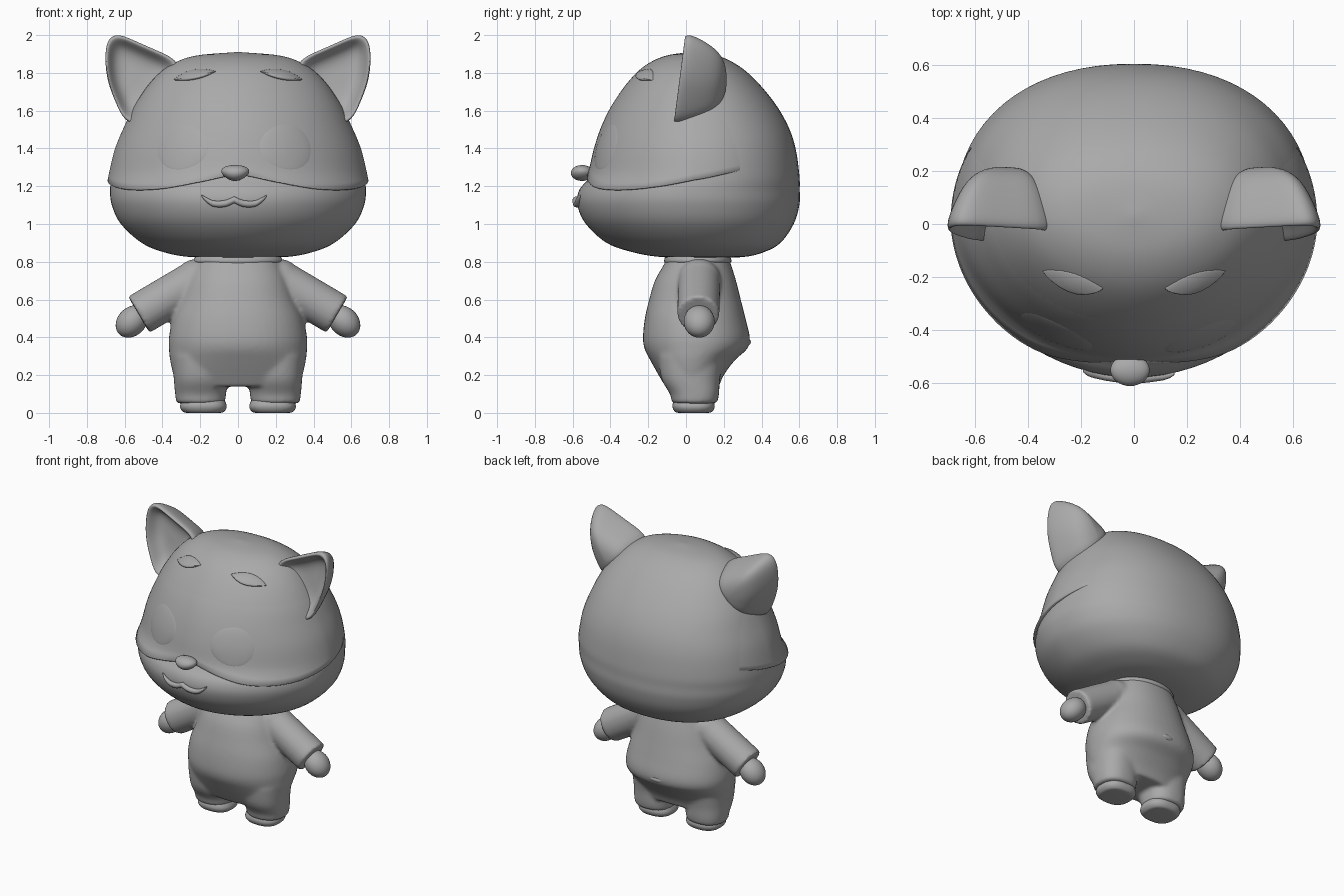
import bpy, bmesh
from math import sin, cos, pi, radians
from mathutils import Vector, Matrix
from mathutils.bvhtree import BVHTree

cube = bpy.data.objects.get("Cube")
if cube:
    bpy.data.objects.remove(cube)

grey = bpy.data.materials.new("plain grey")
grey.use_nodes = True
tone = (0.4, 0.4, 0.4, 1)
grey.diffuse_color = tone
grey.node_tree.nodes["Principled BSDF"].inputs["Base Color"].default_value = tone


def finish(name, bm, subdiv=0):
    """Turn a bmesh into a smooth shaded grey object."""
    bmesh.ops.recalc_face_normals(bm, faces=bm.faces)
    mesh = bpy.data.meshes.new(name)
    bm.to_mesh(mesh)
    bm.free()
    mesh.materials.append(grey)
    mesh.shade_smooth()
    obj = bpy.data.objects.new(name, mesh)
    bpy.context.collection.objects.link(obj)
    if subdiv:
        mod = obj.modifiers.new("round", 'SUBSURF')
        mod.levels = mod.render_levels = subdiv
    return obj


def skin(bm, rings, closed=True, caps=True):
    """Bridge equal rings of points with quads."""
    loops = [[bm.verts.new(p) for p in ring] for ring in rings]
    n = len(loops[0])
    for a, b in zip(loops, loops[1:]):
        for i in range(n if closed else n - 1):
            j = (i + 1) % n
            bm.faces.new((a[i], a[j], b[j], b[i]))
    if caps:
        bm.faces.new(loops[0])
        bm.faces.new(loops[-1])


def spline(rows, t):
    """Catmull-Rom value at position t along a table of rows."""
    last = len(rows) - 1
    i = min(int(t), last - 1)
    u = t - i
    a, b, c, d = (Vector(rows[max(0, min(last, k))]) for k in range(i - 1, i + 3))
    return b + (c - a) * u / 2 + (a * 2 - b * 5 + c * 4 - d) * u**2 / 2 + (b * 3 - a - c * 3 + d) * u**3 / 2


def ring_point(row, angle, cx=0, front=1, back=1, grow=0):
    """Point on a rounded section; angle 0 faces the front."""
    z, half, y0, y1 = row
    s, c = sin(angle), cos(angle)
    p = front if c > 0 else back
    x = (half + grow) * (abs(s) ** p) * (1 if s > 0 else -1)
    y = (y0 + y1) / 2 - ((y1 - y0) / 2 + grow) * (abs(c) ** p) * (1 if c > 0 else -1)
    return Vector((cx + x, y, z))


def loft(bm, rows, sides=48, steps=4, **shape):
    count = (len(rows) - 1) * steps
    skin(bm, [[ring_point(spline(rows, k / steps), 2 * pi * i / sides, **shape)
               for i in range(sides)] for k in range(count + 1)])


def ball(bm, place, size, turn=Matrix()):
    m = Matrix.Translation(place) @ turn @ Matrix.Diagonal((*size, 1))
    return bmesh.ops.create_uvsphere(bm, u_segments=32, v_segments=20, radius=1, matrix=m)["verts"]


# Head: height, half width, front, back
HEAD = [(.82, .02, .06, .12), (.825, .25, -.13, .3), (.85, .39, -.28, .41), (.9, .51, -.42, .5),
        (1, .62, -.53, .57), (1.1, .668, -.575, .6), (1.18, .677, -.565, .602), (1.26, .668, -.505, .6),
        (1.4, .64, -.475, .58), (1.52, .595, -.44, .54), (1.64, .54, -.385, .47), (1.76, .455, -.3, .37),
        (1.84, .36, -.215, .275), (1.89, .23, -.11, .17), (1.91, .01, .02, .04)]
FACE = dict(front=1.04, back=.9)
bm = bmesh.new()
loft(bm, HEAD, sides=72, steps=5, **FACE)
bm.normal_update()
head_tree = BVHTree.FromBMesh(bm)
finish("head", bm)


def head_row(z):
    lo, hi = 0, len(HEAD) - 1
    for _ in range(24):
        mid = (lo + hi) / 2
        lo, hi = (mid, hi) if spline(HEAD, mid)[0] < z else (lo, mid)
    return spline(HEAD, lo)


# Face mask: raised shell with a wavy lower rim that fades out behind
RIM = [1.265, 1.225, 1.19, 1.183, 1.2, 1.235, 1.275, 1.3]
columns = []
for deg in range(-120, 121, 3):
    rim = spline([(v, 0) for v in RIM], abs(deg) / 18)[0]
    fade = max(0, min(1, (118 - abs(deg)) / 30))
    column = []
    for k in range(18):
        s = max(0, k - 2) / 15
        z = rim + (1.72 - rim) * s
        lift = (.022 * (1 - s) - .003) * fade - .004 * (1 - fade)
        if k == 0:
            lift = -.03
        elif k == 1:
            z, lift = z - .004, lift - .006
        column.append(ring_point(head_row(z), radians(deg), grow=lift, **FACE))
    columns.append(column)
bm = bmesh.new()
skin(bm, columns, closed=False, caps=False)
bm.normal_update()
mask_tree = BVHTree.FromBMesh(bm)
finish("face_mask", bm)


def face_y(x, z):
    """Depth of the face surface at a spot seen from the front."""
    hits = [t.ray_cast(Vector((x, -2, z)), Vector((0, 1, 0)))[0] for t in (head_tree, mask_tree)]
    return min((h.y for h in hits if h), default=0)


def drape(name, centre, size, tilt, thick, outline):
    """A domed patch that follows the face."""
    bm = bmesh.new()
    rings = []
    for r in [1, .97, .88, .75, .6, .4, .2, .02]:
        ring = []
        for i in range(40):
            u, v = outline(2 * pi * i / 40)
            p = Matrix.Rotation(tilt, 2) @ Vector((u * r * size[0], v * r * size[1]))
            x, z = centre[0] + p.x, centre[1] + p.y
            dome = thick * (1 - r**2) ** .5
            ring.append((x, face_y(x, z) + .004 - dome, z))
        rings.append(ring)
    skin(bm, rings)
    finish(name, bm)


def egg(a):
    return cos(a) * (1 - .12 * sin(a)), sin(a)


def leaf(a):
    return cos(a), sin(a) * abs(sin(a)) * (1 if sin(a) > 0 else .6)


# Eyes and eyebrows
for side, label in ((1, "left"), (-1, "right")):
    drape(label + "_eye", (side * .275 - .02, 1.41), (.145, .125), -side * .35, .012, egg)
    drape(label + "_eyebrow", (side * .23, 1.785), (.117, .034), -side * .2, .035, leaf)

# Nose: ball narrowed towards its lower end
bm = bmesh.new()
for v in ball(bm, (-.015, -.55, 1.27), (.08, .06, .042)):
    drop = (1.31 - v.co.z) / .08
    v.co.x = -.015 + (v.co.x + .015) * (1.12 - .45 * drop)
finish("nose", bm)

# Mouth: tapered smile with two lobes
SMILE = [(0, 1.128), (.05, 1.108), (.11, 1.108), (.15, 1.13), (.172, 1.15)]
rings = []
for k in range(-32, 33):
    x, z = spline(SMILE, abs(k) / 8)
    x = x * (1 if k >= 0 else -1) - .02
    r = .004 + .014 * (1 - (abs(k) / 32) ** 3)
    y = face_y(x, z) - .006
    rings.append([(x, y + r * cos(a), z + r * sin(a)) for a in (2 * pi * i / 12 for i in range(12))])
bm = bmesh.new()
skin(bm, rings)
finish("mouth", bm)

# Ears: scooped front, rounded back
EAR = [(.28, 1.86), (.44, 1.925), (.57, 1.985), (.65, 2.015), (.7, 1.975), (.708, 1.87),
       (.695, 1.75), (.645, 1.63), (.59, 1.51), (.44, 1.54), (.33, 1.7)]
LAYERS = [(.05, .03), (.4, .03), (.68, .01), (.84, -.04), (.94, -.06), (1, -.04),
          (.96, 0), (.84, .07), (.64, .15), (.35, .19), (.05, .2)]
for side, label in ((1, "left"), (-1, "right")):
    rings = []
    for k, (scale, depth) in enumerate(LAYERS):
        cx, cz = (.55, 1.78) if k < 5 else (.47, 1.72)
        ring = []
        for x, z in EAR:
            px, pz = cx + (x - cx) * scale, cz + (z - cz) * scale
            ring.append((side * px, depth + .13 * (pz - 1.62), pz))
        rings.append(ring)
    bm = bmesh.new()
    skin(bm, rings)
    finish(label + "_ear", bm, 2)

# Suit: torso, trouser legs and sleeves fused together
TORSO = [(.84, .2, -.09, .22), (.78, .235, -.12, .24), (.7, .27, -.165, .265), (.6, .305, -.195, .29),
         (.5, .345, -.218, .315), (.4, .366, -.228, .338), (.34, .366, -.22, .325), (.28, .36, -.19, .26),
         (.2, .342, -.145, .2), (.14, .32, -.11, .175)]
LEG = [(.3, .15, -.15, .2), (.18, .142, -.13, .18), (.1, .135, -.085, .175), (.05, .128, -.075, .165)]
bm = bmesh.new()
loft(bm, TORSO, front=.92, back=.92)
for side in (1, -1):
    loft(bm, LEG, cx=side * .198, front=.85, back=.85)
    shoulder, wrist = Vector((side * .22, .07, .7)), Vector((side * .525, .065, .52))
    axis = wrist - shoulder
    turn = axis.to_track_quat('Z', 'Y').to_matrix().to_4x4()
    ball(bm, shoulder, (.115, .115, .115))
    bmesh.ops.create_cone(bm, cap_ends=True, segments=32, radius1=.112, radius2=.112, depth=axis.length,
                          matrix=Matrix.Translation((shoulder + wrist) / 2) @ turn)
suit = finish("suit", bm)
fuse = suit.modifiers.new("fuse", 'REMESH')
fuse.mode = 'VOXEL'
fuse.voxel_size = .012
fuse.use_smooth_shade = True
soften = suit.modifiers.new("soften", 'SMOOTH')
soften.factor = .5
soften.iterations = 8

# Hands and feet
FOOT = [(0, .08, -.03, .11), (.004, .105, -.055, .135), (.025, .122, -.07, .15), (.05, .12, -.07, .15), (.09, .1, -.05, .13)]
for side, label in ((1, "left"), (-1, "right")):
    bm = bmesh.new()
    tilt = Matrix.Rotation(side * radians(45), 4, 'Y')
    ball(bm, (side * .562, .07, .484), (.075, .082, .095), tilt.inverted())
    finish(label + "_hand", bm)
    bm = bmesh.new()
    loft(bm, FOOT, cx=side * .183, front=.8, back=.8)
    finish(label + "_foot", bm)

# Collar and small tail nub
bm = bmesh.new()
loft(bm, [(.78, .2, -.1, .22), (.8, .235, -.115, .24), (.825, .225, -.11, .235), (.84, .2, -.09, .22)])
finish("collar", bm)
bm = bmesh.new()
ball(bm, (0, .315, .375), (.06, .028, .022))
finish("tail_nub", bm)
